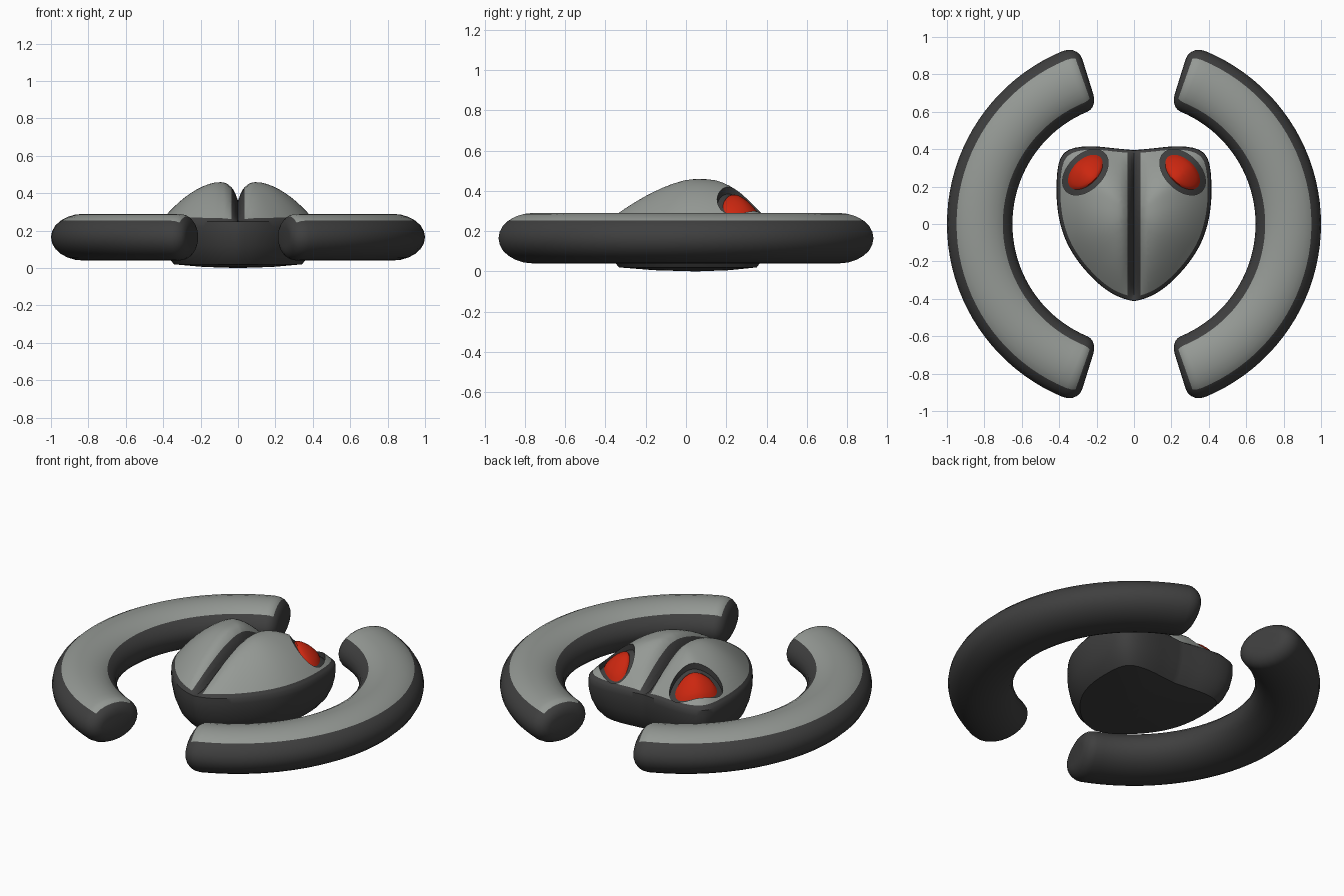
import bpy, bmesh
from math import sin, cos, pi, radians, atan2, hypot, exp
from mathutils import Vector

if "Cube" in bpy.data.objects:
    bpy.data.objects.remove(bpy.data.objects["Cube"], do_unlink=True)


def make_material(name, rgb):
    mat = bpy.data.materials.new(name)
    mat.use_nodes = True
    mat.diffuse_color = (*rgb, 1)
    mat.node_tree.nodes["Principled BSDF"].inputs["Base Color"].default_value = (*rgb, 1)
    return mat


GREY = make_material("light grey", (0.3, 0.32, 0.3))
DARK = make_material("charcoal", (0.05, 0.05, 0.05))
RED = make_material("eye red", (0.6, 0.02, 0.005))


def finish(bm, name, mats):
    bmesh.ops.recalc_face_normals(bm, faces=bm.faces)
    mesh = bpy.data.meshes.new(name)
    bm.to_mesh(mesh)
    bm.free()
    obj = bpy.data.objects.new(name, mesh)
    bpy.context.collection.objects.link(obj)
    for mat in mats:
        mesh.materials.append(mat)
    return obj


def smooth(obj):
    bpy.ops.object.select_all(action='DESELECT')
    obj.select_set(True)
    bpy.context.view_layer.objects.active = obj
    bpy.ops.object.shade_smooth_by_angle(angle=radians(40))


def loft(bm, rings):
    """Bridge closed rings of points; a single point makes a fan."""
    rows = [[bm.verts.new(p) for p in ring] for ring in rings]
    for a, b in zip(rows, rows[1:]):
        n = max(len(a), len(b))
        for i in range(n):
            j = (i + 1) % n
            if len(a) == 1:
                bm.faces.new((a[0], b[i], b[j]))
            elif len(b) == 1:
                bm.faces.new((a[i], a[j], b[0]))
            else:
                bm.faces.new((a[i], a[j], b[j], b[i]))
    return rows


# Body outline: half of a heart-like shield, corner-cut until smooth
CY = 0.05
half = [(0, -.41), (.05, -.4), (.12, -.37), (.2, -.31), (.3, -.2), (.37, -.08), (.407, .06),
        (.414, .2), (.405, .32), (.375, .385), (.3, .412), (.2, .414), (.1, .402), (0, .393)]
for _ in range(2):
    cut = [half[0]]
    for p, q in zip(half, half[1:]):
        p, q = Vector(p), Vector(q)
        cut += [p.lerp(q, .25), p.lerp(q, .75)]
    half = cut + [half[-1]]
polar = [(atan2(y - CY, x), hypot(x, y - CY)) for x, y in half]


def radius(x, y):
    angle = atan2(y, abs(x))
    for (a0, r0), (a1, r1) in zip(polar, polar[1:]):
        if angle <= a1:
            return r0 + (r1 - r0) * max(0, (angle - a0) / (a1 - a0))
    return polar[-1][1]


def fraction(x, y):
    return hypot(x, y - CY) / radius(x, y - CY)


def height(x, y, groove=True):
    """Domed shell with a valley along the middle."""
    s = min(1, fraction(x, y))
    d2 = x * x + (y - CY) ** 2
    power = 1.8 + (0.5 * x * x / d2 if d2 > 1e-9 else 0)
    z = 0.25 + 0.225 * (1 - s ** power)
    if groove:
        z -= 0.115 * exp(-abs(x) / 0.035) * (1 - s ** 4)
    return z


def body_ring(s, z=None):
    ring = []
    for i in range(96):
        c, d = cos(2 * pi * i / 96), sin(2 * pi * i / 96)
        r = radius(c, d) * s
        x, y = r * c, CY + r * d
        ring.append((x, y, height(x, y, False) if z is None else z))
    return ring


# Body: closed hull, dark below the rim and grey on the two lobes
bm = bmesh.new()
rings = [[(0, CY, 0)], body_ring(.45, .006), body_ring(.83, .02), body_ring(.91, .06),
         body_ring(.97, .12), body_ring(1.0, .18), body_ring(1.005, .22)]
for s in (1, .98, .955, .9, .84, .77, .7, .62, .54, .46, .38, .3, .22, .14, .07):
    rings.append(body_ring(s))
rings.append([(0, CY, height(0, CY, False))])
loft(bm, rings)
STRIP = 0.035
for x in (-.07, -STRIP, -.015, 0, .015, STRIP, .07):
    bmesh.ops.bisect_plane(bm, geom=bm.verts[:] + bm.edges[:] + bm.faces[:], dist=1e-4,
                           plane_co=(x, 0, 0), plane_no=(1, 0, 0))
for v in bm.verts:
    if v.co.z > 0.2502:
        v.co.z = height(v.co.x, v.co.y)
bmesh.ops.triangulate(bm, faces=bm.faces[:])
for f in bm.faces:
    c = f.calc_center_median()
    lobe = c.z > 0.24 and abs(c.x) > STRIP and fraction(c.x, c.y) < .954
    f.material_index = 0 if lobe else 1
body = finish(bm, "body_shell", [GREY, DARK])


# Eyes: slanted ellipses that follow the shell
def eye_ring(side, t, a, b, z_rule):
    ring = []
    for i in range(40):
        u, v = a * t * cos(2 * pi * i / 40), b * t * sin(2 * pi * i / 40)
        x, y = .26 + (u + v) * .707, .277 + (v - u) * .707
        ring.append((side * x, y, z_rule(x, y)))
    return ring if t else ring[:1]


STEPS = (0, .2, .4, .6, .75, .88, 1)
bm = bmesh.new()
for side in (-1, 1):
    rings = [eye_ring(side, t, .145, .094, lambda x, y: height(x, y) - .035) for t in STEPS]
    rings += [eye_ring(side, t, .145, .094, lambda x, y: .6) for t in (1, 0)]
    loft(bm, rings)
for f in bm.faces:
    f.material_index = 1
cutter = finish(bm, "socket_cutter", [GREY, DARK])
cutter.hide_render = True
mod = body.modifiers.new("eye sockets", 'BOOLEAN')
mod.operation = 'DIFFERENCE'
mod.solver = 'EXACT'
mod.object = cutter
bpy.context.view_layer.objects.active = body
bpy.ops.object.modifier_apply(modifier=mod.name)
bpy.data.objects.remove(cutter, do_unlink=True)
smooth(body)

for side, name in ((1, "left_eye"), (-1, "right_eye")):
    bm = bmesh.new()
    loft(bm, [eye_ring(side, t, .118, .07,
                       lambda x, y: height(x, y) - .04 + .032 * (1 - t * t) ** .5)
              for t in STEPS])
    bmesh.ops.recalc_face_normals(bm, faces=bm.faces)
    if sum(f.normal.z for f in bm.faces) < 0:
        bmesh.ops.reverse_faces(bm, faces=bm.faces[:])
    eye = finish(bm, name, [RED])
    smooth(eye)


# Curved arms: oval section swept along an arc, with rounded ends
def arm_ring(side, angle, inset):
    ring = []
    for i in range(24):
        t = 2 * pi * i / 24
        r = .825 + (.175 - inset) * cos(t)
        ring.append((side * r * cos(angle), r * sin(angle), .165 + (.125 - inset) * sin(t)))
    return ring


ROUND = .075
END, CAP = radians(67.6), radians(5)
ends = [(END + CAP * sin(radians(p)), ROUND * (1 - cos(radians(p)))) for p in (0, 18, 36, 54, 72, 90)]
stations = [(-a, i) for a, i in reversed(ends)]
stations += [(END * k / 20, 0) for k in range(-19, 20)] + ends
GREY_END = END + CAP * sin(radians(36))
for side, name in ((1, "left_arm"), (-1, "right_arm")):
    bm = bmesh.new()
    rows = loft(bm, [arm_ring(side, a, i) for a, i in stations])
    bm.faces.new(rows[0])
    bm.faces.new(rows[-1])
    for f in bm.faces:
        c = f.calc_center_median()
        on_top = c.z > .253 and abs(atan2(c.y, abs(c.x))) < GREY_END
        f.material_index = 0 if on_top else 1
    arm = finish(bm, name, [GREY, DARK])
    smooth(arm)
